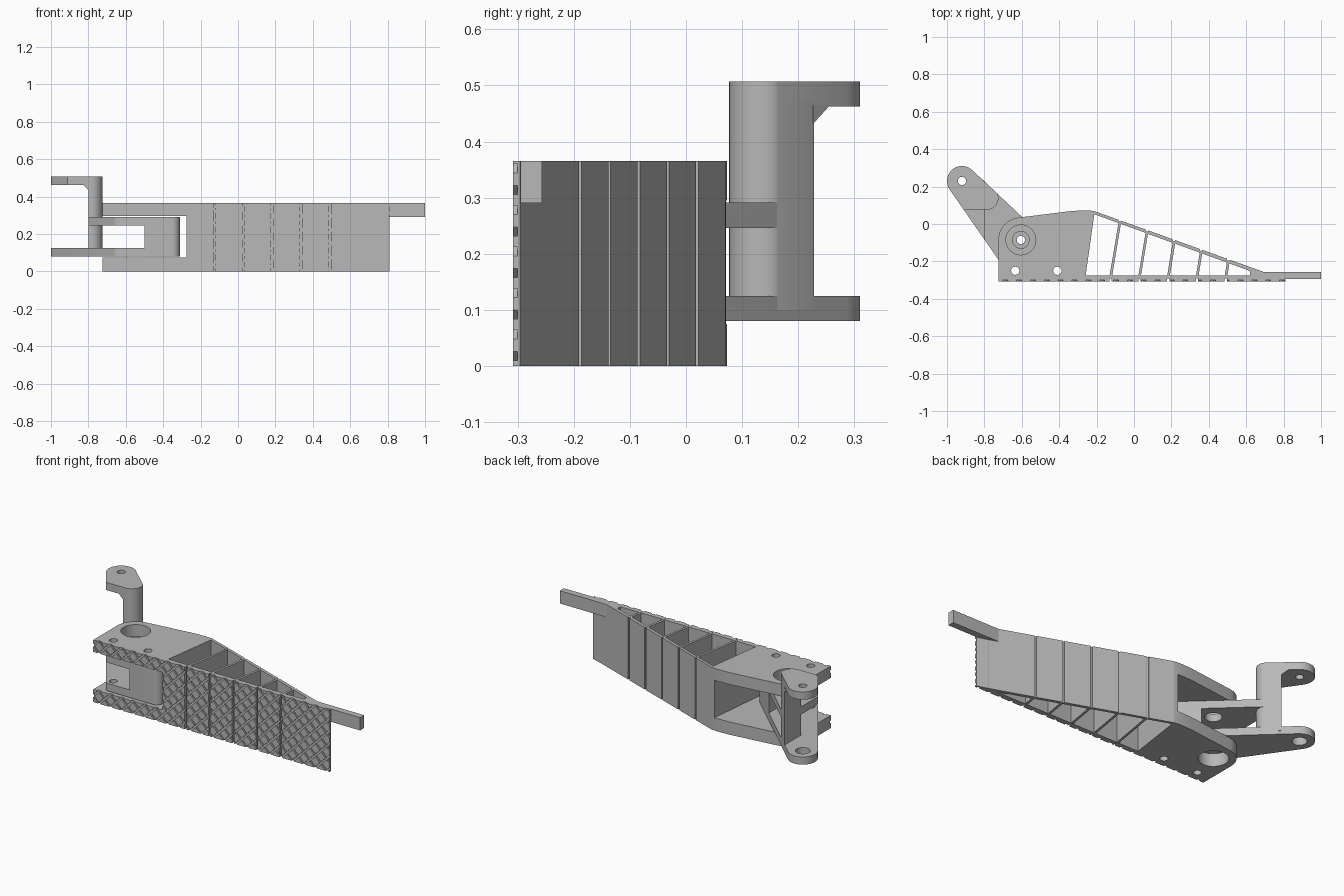
import bpy, bmesh, math
from mathutils import Vector
from mathutils.geometry import convex_hull_2d

if "Cube" in bpy.data.objects:
    bpy.data.objects.remove(bpy.data.objects["Cube"])

grey = bpy.data.materials.new("plain grey")
grey.use_nodes = True
grey.diffuse_color = (0.48, 0.48, 0.48, 1)
grey.node_tree.nodes["Principled BSDF"].inputs["Base Color"].default_value = grey.diffuse_color

TOP = 0.365
PIVOT = (-0.605, -0.085)
PIN_A, PIN_B = (-0.635, -0.25), (-0.41, -0.25)
ARM_END = (-0.92, 0.23)


def finish(name, bm):
    bmesh.ops.recalc_face_normals(bm, faces=bm.faces)
    mesh = bpy.data.meshes.new(name)
    bm.to_mesh(mesh)
    bm.free()
    mesh.materials.append(grey)
    ob = bpy.data.objects.new(name, mesh)
    bpy.context.collection.objects.link(ob)
    return ob


def prisms(name, polys, z0, z1):
    """Extrude flat outlines from z0 to z1."""
    bm = bmesh.new()
    for poly in polys:
        face = bm.faces.new([bm.verts.new((x, y, z0)) for x, y in poly])
        ext = bmesh.ops.extrude_face_region(bm, geom=[face])
        moved = [v for v in ext["geom"] if isinstance(v, bmesh.types.BMVert)]
        bmesh.ops.translate(bm, verts=moved, vec=(0, 0, z1 - z0))
    return finish(name, bm)


def circle(c, r, a0=0, a1=360, n=32):
    full = a1 - a0 == 360
    angles = [math.radians(a0 + (a1 - a0) * i / (n if full else n - 1)) for i in range(n)]
    return [(c[0] + r * math.cos(a), c[1] + r * math.sin(a)) for a in angles]


def rect(x0, x1, y0, y1):
    return [(x0, y0), (x1, y0), (x1, y1), (x0, y1)]


def hull(points):
    return [points[i] for i in convex_hull_2d([Vector(p) for p in points])]


def boolean(ob, cutter, op="DIFFERENCE"):
    cutter.hide_render = True
    mod = ob.modifiers.new("cut", "BOOLEAN")
    mod.operation, mod.object, mod.solver = op, cutter, "EXACT"
    bpy.context.view_layer.objects.active = ob
    bpy.ops.object.modifier_apply(modifier=mod.name)
    bpy.data.objects.remove(cutter)


def cut(ob, polys, z0=-0.1, z1=0.6):
    for poly in polys:
        boolean(ob, prisms("cutter", [poly], z0, z1))


def smooth(ob):
    bpy.ops.object.select_all(action="DESELECT")
    ob.select_set(True)
    bpy.context.view_layer.objects.active = ob
    bpy.ops.object.shade_smooth_by_angle(angle=math.radians(30))


# Finger root: rounded block with a cavity, pivot bores and pin holes
root = prisms("finger_root", [
    [(-0.725, -0.3), (-0.262, -0.3), (-0.21, 0.069), (-0.25, 0.073), (-0.33, 0.07)]
    + circle(PIVOT, 0.12, 95, 180, 14)], 0, TOP)
cut(root, [[(-0.9, -0.4), (-0.285, -0.4), (-0.222, 0.2), (-0.9, 0.2)]], 0.075, 0.295)
cut(root, [circle(PIVOT, 0.08), circle(PIN_A, 0.022), circle(PIN_B, 0.022)])
smooth(root)

# Slanted back wall, front wall and ribs
SLOPE = -0.361


def back_y(x):
    return 0.07 + SLOPE * (x + 0.21)


ribs = [((-0.125 + 0.154 * i, -0.285), (-0.075 + 0.145 * i, back_y(-0.075 + 0.145 * i) - 0.008))
        for i in range(5)]
back = prisms("back_wall", [[(-0.215, 0.07), (0.81, back_y(0.81)), (0.75, back_y(0.81)),
                             (-0.22, 0.055)]], 0, TOP)
front = prisms("front_wall", [[(-0.265, -0.3), (0.81, -0.3), (0.81, -0.296),
                               (0.75, -0.276), (-0.265, -0.276)]], 0, TOP)
rib_polys = []
for (bx, by), (tx, ty) in ribs:
    rib_polys.append(rect(0, 0, 0, 0) and [(bx - 0.007, by), (bx + 0.007, by),
                                           (tx + 0.007, ty), (tx - 0.007, ty)])
prisms("ribs", rib_polys, 0.001, TOP - 0.001)

# Narrow hinge grooves where the ribs meet the walls
tangent = Vector((1, SLOPE)).normalized()
normal = Vector((-tangent.y, tangent.x))
back_grooves = []
for _, (tx, ty) in ribs:
    p = Vector((tx, back_y(tx)))
    back_grooves.append([tuple(p + tangent * a * 0.006 + normal * b * 0.008)
                         for a, b in ((-1, -1), (1, -1), (1, 1), (-1, 1))])
front_grooves = [rect(b[0] - 0.006, b[0] + 0.006, -0.35, -0.292) for b, _ in ribs]
cut(back, back_grooves)
cut(front, front_grooves)

# Tip bar
prisms("tip_bar", [[(0.62, -0.295), (1, -0.295), (1, -0.257), (0.694, -0.257),
                    (0.62, -0.235)]], 0.29, TOP)

# Diamond grip pads on the front
bm = bmesh.new()
step, half = 0.074, 0.029
for row in range(11):
    for col in range(22):
        cx = -0.725 + step * (col + 0.5 * (row % 2))
        cz = step * 0.5 * row
        pts = [(cx - half, cz), (cx, cz - half), (cx + half, cz), (cx, cz + half)]
        face = bm.faces.new([bm.verts.new((x, -0.299, z)) for x, z in pts])
        ext = bmesh.ops.extrude_face_region(bm, geom=[face])
        bmesh.ops.translate(bm, vec=(0, -0.009, 0),
                            verts=[v for v in ext["geom"] if isinstance(v, bmesh.types.BMVert)])
pads = finish("grip_pads", bm)
boolean(pads, prisms("bounds", [rect(-0.725, 0.81, -0.35, -0.25)], 0, TOP), "INTERSECT")
cut(pads, [rect(-0.8, -0.275, -0.4, -0.2)], 0.075, 0.295)
cut(pads, front_grooves)

# Crank arm: triangular plate, forked at the pivot side
arm_shape = hull(circle(ARM_END, 0.08) + circle(PIN_A, 0.04) + circle((-0.352, -0.25), 0.041))
crank = prisms("crank_arm", [arm_shape], 0.08, 0.291)
cut(crank, [rect(-1.2, -0.5, -0.5, 0.5)], 0.125, 0.246)
cut(crank, [rect(-1.2, -0.8, -0.5, 0.5)], 0.2, 0.5)
cut(crank, [circle(PIN_A, 0.022), circle(PIN_B, 0.022), circle(PIVOT, 0.022)])
cut(crank, [circle(PIVOT, 0.045)], 0.2, 0.5)
cut(crank, [circle(ARM_END, 0.04)], 0, 0.2)
smooth(crank)

# Upright column with a rounded front corner
corner = circle((-0.785, 0.137), 0.06, -90, 20, 12)
column = prisms("arm_column", [[(-0.8, 0.077)] + corner + [(-0.733, 0.165), (-0.8, 0.228)]],
                0.1, 0.47)
smooth(column)

# Upper lug with its pin hole, and the gusset below it
lug = prisms("upper_lug", [hull(circle(ARM_END, 0.08) + [(-0.911, 0.077), (-0.733, 0.165)]
                                + corner)], 0.462, 0.507)
cut(lug, [circle(ARM_END, 0.022)])
smooth(lug)
bm = bmesh.new()
for x, z, y in ((-0.798, 0.432, 0.227), (-0.798, 0.464, 0.227), (-0.83, 0.464, 0.256)):
    for yy in (0.077, y):
        bm.verts.new((x, yy, z))
bmesh.ops.convex_hull(bm, input=bm.verts)
finish("lug_gusset", bm)
